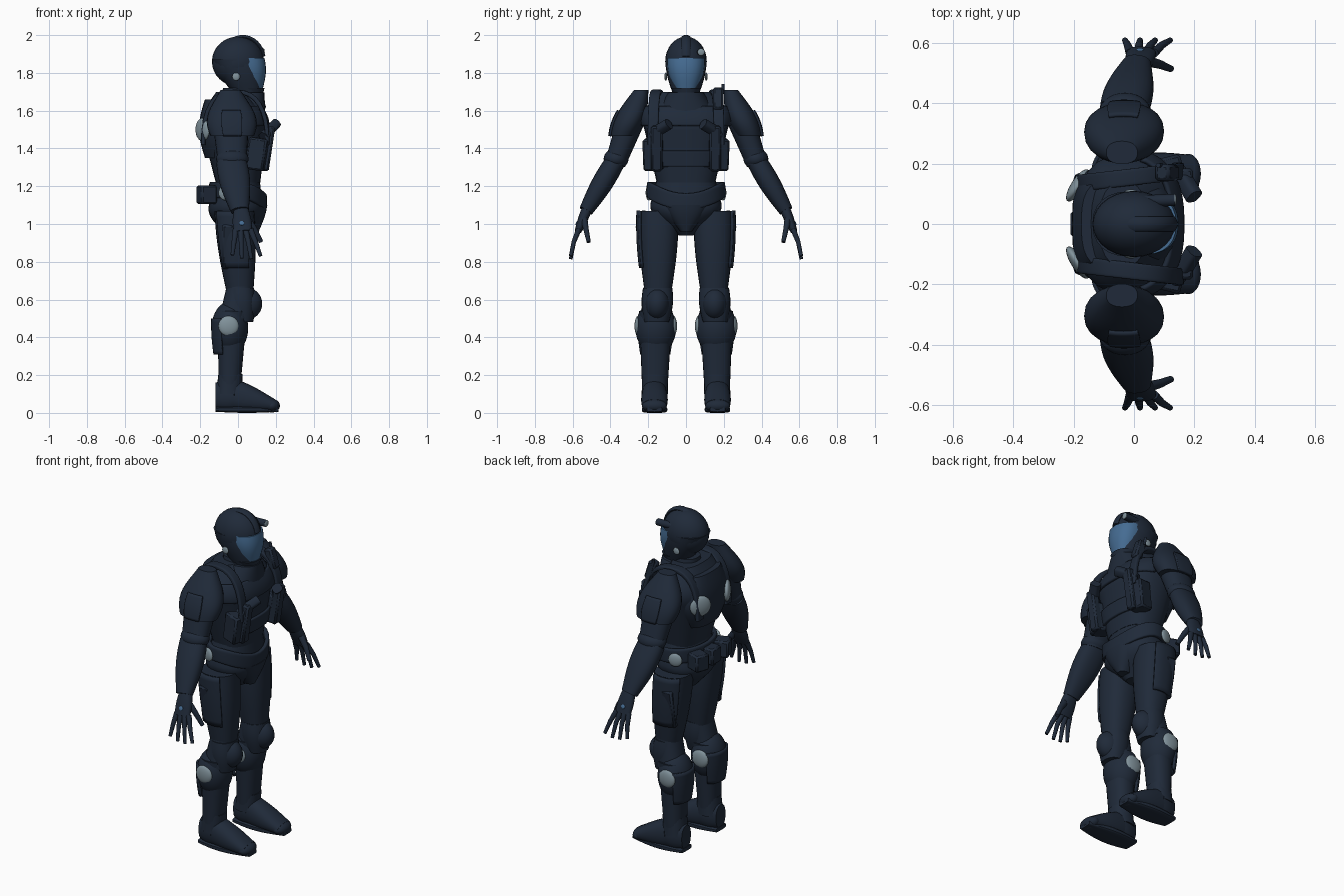
import bpy, bmesh, math
from mathutils import Vector

if "Cube" in bpy.data.objects:
    bpy.data.objects.remove(bpy.data.objects["Cube"])


def material(name, red, green, blue):
    mat = bpy.data.materials.new(name)
    mat.use_nodes = True
    mat.diffuse_color = (red, green, blue, 1)
    mat.node_tree.nodes["Principled BSDF"].inputs["Base Color"].default_value = (red, green, blue, 1)
    return mat


NAVY = material("dark_navy", .014, .023, .041)
BLUE = material("visor_blue", .06, .15, .29)
GREY = material("light_grey", .22, .29, .33)
X, Y, Z = Vector((1, 0, 0)), Vector((0, 1, 0)), Vector((0, 0, 1))


def finish(name, bm, mat):
    bmesh.ops.recalc_face_normals(bm, faces=bm.faces)
    mesh = bpy.data.meshes.new(name)
    bm.to_mesh(mesh)
    bm.free()
    mesh.shade_smooth()
    mesh.set_sharp_from_angle(angle=math.radians(35))
    mesh.materials.append(mat)
    ob = bpy.data.objects.new(name, mesh)
    bpy.context.collection.objects.link(ob)
    return ob


def mirrored(point, side):
    return Vector((point[0], point[1] * side, point[2]))


def power_curve(value, power):
    return math.copysign(abs(value) ** (2 / power), value)


def skin(name, rings, mat=NAVY, power=2.3, arc=None, closed=False):
    """Skin rings of (centre, first half axis, second half axis); an arc in degrees gives an open plate."""
    bm = bmesh.new()
    sides, rows = 24, []
    for centre, across, along in rings:
        row = []
        for j in range(sides):
            if arc:
                angle = math.radians(arc[0] + arc[1] * (2 * j / (sides - 1) - 1))
            else:
                angle = math.tau * j / sides
            offset = across * power_curve(math.cos(angle), power) + along * power_curve(math.sin(angle), power)
            row.append(bm.verts.new(centre + offset))
        rows.append(row)
    pairs = list(zip(rows, rows[1:]))
    if closed:
        pairs.append((rows[-1], rows[0]))
    for low, high in pairs:
        for j in range(sides - 1 if arc else sides):
            k = (j + 1) % sides
            bm.faces.new((low[j], low[k], high[k], high[j]))
    if not arc and not closed:
        bm.faces.new(rows[0])
        bm.faces.new(rows[-1])
    ob = finish(name, bm, mat)
    if arc:
        shell = ob.modifiers.new("thickness", 'SOLIDIFY')
        shell.thickness, shell.offset = .014, 0
    return ob


def limb(name, start, end, size, end_size, bulge=0, side=1, level=True, ref=X, span=(0, 1), grow=0,
         arc=None, mat=NAVY, power=2.3):
    """Tapered body part from start to end, swelling in the middle; span and grow cut a plate from it."""
    start, end = mirrored(start, side), mirrored(end, side)
    axis = Z if level else (end - start).normalized()
    u = (ref - axis * ref.dot(axis)).normalized()
    v = axis.cross(u)
    steps, rings = 10, []
    for i in range(steps + 1):
        t = span[0] + (span[1] - span[0]) * i / steps
        swell = 1 + bulge * math.sin(math.pi * t)
        a, b = [(p + (q - p) * t) * swell + grow for p, q in zip(size, end_size)]
        rings.append((start.lerp(end, t), u * a, v * b))
    if arc:
        arc = (arc[0] * side, arc[1])
    return skin(name, rings, mat, power, arc)


def sweep(name, points, width, thick, side=1, ref=Y, taper=0, closed=False, power=5):
    """Band or finger following a path, with its width along ref."""
    points = [mirrored(p, side) for p in points]
    last, rings = len(points) - 1, []
    for i, point in enumerate(points):
        if closed:
            tangent = points[(i + 1) % len(points)] - points[i - 1]
        else:
            tangent = points[min(i + 1, last)] - points[max(i - 1, 0)]
        tangent.normalize()
        u = (ref - tangent * ref.dot(tangent)).normalized()
        scale = 1 - taper * i / last
        rings.append((point, u * width * scale, tangent.cross(u) * thick * scale))
    return skin(name, rings, power=power, closed=closed)


def ball(name, centre, radii, side=1, normal=Z, mat=NAVY):
    bm = bmesh.new()
    bmesh.ops.create_uvsphere(bm, u_segments=28, v_segments=16, radius=1)
    bmesh.ops.scale(bm, vec=radii, verts=bm.verts)
    ob = finish(name, bm, mat)
    ob.location = mirrored(centre, side)
    if normal != Z:
        ob.rotation_euler = mirrored(normal, side).to_track_quat('Z', 'Y').to_euler()
    return ob


def disc(name, centre, radius, side, normal=Y, mat=GREY):
    return ball(name, centre, (radius, radius, radius * .35), side, normal, mat)


def box(name, centre, size, side=1, tilt=0, lean=0, turn=0):
    bm = bmesh.new()
    bmesh.ops.create_cube(bm, size=1)
    bmesh.ops.scale(bm, vec=size, verts=bm.verts)
    ob = finish(name, bm, NAVY)
    ob.location = mirrored(centre, side)
    ob.rotation_euler = (lean * side, tilt, turn * side)
    bevel = ob.modifiers.new("bevel", 'BEVEL')
    bevel.width, bevel.segments = .01, 1
    return ob


# Helmet, visor, crest and lamp
ball("helmet_dome", (0, 0, 1.86), (.138, .11, .132))
limb("helmet_jaw", (.05, 0, 1.69), (-.01, 0, 1.87), (.075, .07), (.128, .109), bulge=.1)
limb("visor", (.07, 0, 1.71), (.04, 0, 1.88), (.06, .06), (.1, .1), bulge=.15, mat=BLUE)
limb("chin_guard", (.06, 0, 1.68), (.06, 0, 1.72), (.07, .06), (.08, .08))
arch = [math.radians(angle) for angle in range(10, 150, 10)]
sweep("helmet_crest", [(.025 + .11 * math.cos(a), 0, 1.865 + .124 * math.sin(a)) for a in arch], .025, .012, power=1.6)
sweep("helmet_lamp", [(.02, .075, 1.91), (.135, .08, 1.91)], .02, .02, power=2)
disc("lamp_lens", (.135, .08, 1.91), .019, 1, normal=X)

# Neck, collar and torso
limb("neck", (0, 0, 1.6), (0, 0, 1.72), (.09, .09), (.08, .07))
limb("collar", (-.01, 0, 1.57), (.015, 0, 1.695), (.155, .18), (.125, .095))
abdomen = dict(start=(0, 0, 1.22), end=(-.02, 0, 1.5), size=(.118, .155), end_size=(.17, .22), power=2.5)
chest = dict(start=(-.02, 0, 1.5), end=(-.035, 0, 1.7), size=(.17, .22), end_size=(.08, .14), bulge=.22, power=2.5)
limb("abdomen", **abdomen)
limb("chest", **chest)
limb("chest_plate", **chest, span=(.1, .6), grow=.01, arc=(0, 75))
limb("belly_plate", **abdomen, span=(.3, .6), grow=.008, arc=(0, 50))
limb("back_pack", (-.1, 0, 1.35), (-.1, 0, 1.66), (.075, .13), (.075, .14), bulge=.42, power=2.6)

# Pelvis and belt
limb("pelvis", (-.01, 0, .94), (-.01, 0, 1.12), (.055, .04), (.138, .185), bulge=.35)
limb("hips", (-.01, 0, 1.12), (0, 0, 1.25), (.138, .185), (.113, .152))
limb("groin_guard", (.07, 0, .96), (.08, 0, 1.1), (.04, .03), (.075, .12), bulge=.1)
turns = [(math.cos(math.tau * i / 32), math.sin(math.tau * i / 32)) for i in range(32)]
sweep("belt", [(.14 * c, .195 * s, 1.18 - .06 * max(c, 0) ** 2) for c, s in turns], .042, .013, ref=Z, closed=True)
for y in (-.115, 0, .115):
    box("back_pouch", (-.165, y, 1.155), (.09, .09, .1), turn=-3 * y)

for side, tag in ((1, "left_"), (-1, "right_")):
    # Harness, chest gear and round pads
    wave = [(power_curve(math.cos(i * math.pi / 16), 2.5), power_curve(math.sin(i * math.pi / 16), 2.5))
            for i in range(17)]
    sweep(tag + "strap", [(-.015 + .17 * c, .155 + .02 * c, 1.42 + .28 * s) for c, s in wave], .028, .012, side)
    box(tag + "vest_pouch", (.105, .17, 1.37), (.1, .1, .17), side, tilt=.15, turn=.25)
    box(tag + "chest_holder", (.155, .155, 1.4), (.05, .06, .24), side, tilt=.15)
    sweep(tag + "chest_grip", [(.135, .185, 1.46), (.17, .14, 1.5), (.2, .09, 1.53)], .028, .026, side, power=3)
    disc(tag + "pack_disc", (-.187, .128, 1.5), .062, side, normal=(-1, .65, 0))
    disc(tag + "helmet_disc", (-.01, .107, 1.78), .021, side)
    disc(tag + "hip_disc", (-.065, .196, 1.165), .04, side, normal=(-.3, 1, 0))

    # Shoulder and arm
    pad = dict(start=(-.03, .335, 1.465), end=(-.04, .237, 1.71), size=(.115, .066), end_size=(.052, .038),
               bulge=.47, side=side)
    limb(tag + "shoulder_pad", **pad)
    limb(tag + "arm_plate", **pad, span=(0, .55), grow=.004, arc=(90, 20))
    limb(tag + "upper_arm", (-.04, .28, 1.58), (-.03, .375, 1.32), (.1, .075), (.075, .055), side=side, level=False)
    ball(tag + "elbow", (-.03, .37, 1.345), (.086, .066, .055), side)
    limb(tag + "forearm", (-.035, .375, 1.33), (.01, .53, 1.07), (.08, .053), (.048, .037), bulge=.22,
         side=side, level=False)

    # Hand
    limb(tag + "palm", (.015, .52, 1.09), (.025, .572, .96), (.036, .027), (.048, .018), bulge=.15,
         side=side, level=False)
    for finger, drop in enumerate((.02, .003, 0, .015)):
        base, tip = -.012 + .026 * finger, -.03 + .05 * finger
        sweep(tag + "finger", [(base, .568, .97), ((base + tip) / 2, .594, .905), (tip, .61, .815 + drop)],
              .016, .015, side, ref=X, taper=.4, power=2)
    sweep(tag + "thumb", [(.045, .54, 1.03), (.085, .53, .975), (.122, .515, .905)], .02, .018, side, ref=X,
          taper=.4, power=2)
    disc(tag + "hand_light", (.02, .578, 1.005), .013, side, normal=(0, 1, .4), mat=BLUE)

    # Thigh and knee
    thigh = dict(start=(-.02, .145, 1.07), end=(.01, .148, .64), size=(.105, .105), end_size=(.071, .071),
                 bulge=.12, side=side)
    limb(tag + "thigh", **thigh)
    limb(tag + "thigh_plate", **thigh, span=(0, .7), grow=.006, arc=(100, 42))
    box(tag + "thigh_case", (-.05, .23, .88), (.07, .035, .24), side, lean=-.18)
    limb(tag + "knee", (.01, .15, .67), (-.02, .16, .5), (.07, .073), (.08, .08), side=side)
    limb(tag + "knee_guard", (.015, .15, .66), (.02, .155, .48), (.07, .078), (.06, .065), bulge=.15, side=side)
    ball(tag + "knee_cap", (.045, .152, .578), (.083, .066, .085), side)

    # Calf
    limb(tag + "calf", (-.03, .16, .54), (-.045, .165, .12), (.08, .088), (.056, .067), side=side)
    ball(tag + "calf_muscle", (-.043, .16, .45), (.097, .108, .14), side)
    limb(tag + "calf_plate", (-.043, .16, .5), (-.045, .163, .31), (.092, .1), (.078, .08), bulge=.05, side=side,
         arc=(180, 65))
    for face in (1, -1):
        disc(tag + "calf_disc", (-.05, .16 + .094 * face, .46), .053, side, normal=(0, face, 0))

    # Boot
    limb(tag + "boot_cuff", (-.048, .165, .1), (-.04, .165, .205), (.068, .07), (.064, .066), side=side)
    boot = dict(side=side, level=False, ref=Y)
    limb(tag + "boot_heel", (-.118, .166, .09), (-.02, .167, .09), (.045, .07), (.066, .083), bulge=.1, **boot)
    limb(tag + "boot_front", (-.02, .167, .092), (.19, .167, .039), (.066, .085), (.062, .033), bulge=.1, **boot)
    ball(tag + "boot_toe", (.18, .167, .038), (.042, .066, .036), side)
    limb(tag + "sole", (-.12, .166, .018), (.215, .167, .018), (.05, .012), (.04, .012), bulge=.5, power=4, **boot)

# Radio on the left shoulder strap
box("shoulder_radio", (.11, .17, 1.66), (.05, .055, .12), tilt=-.3)
sweep("radio_aerial", [(.09, .195, 1.69), (.08, .195, 1.74)], .008, .008, power=2)
